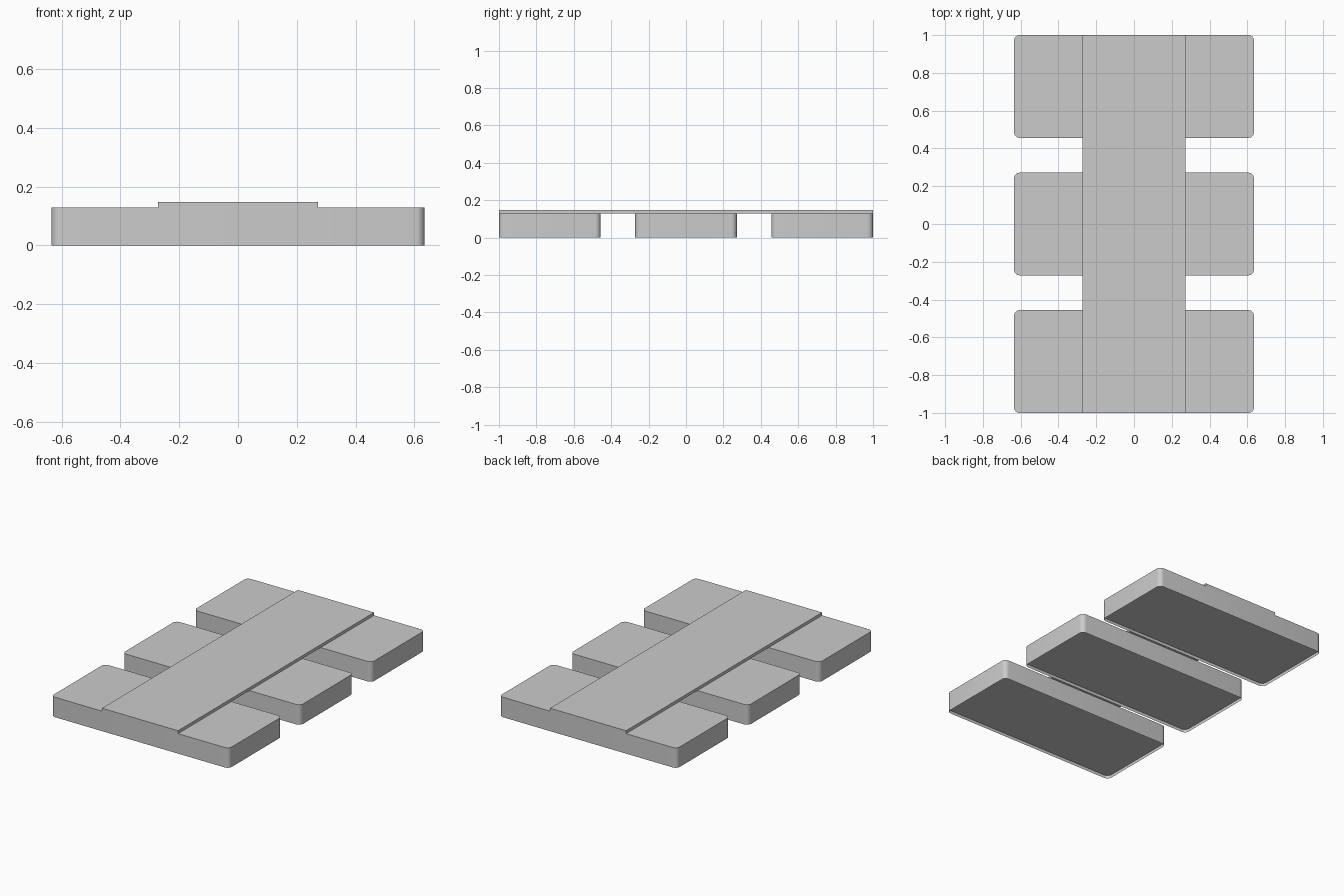
import bpy, bmesh, math

if "Cube" in bpy.data.objects:
    bpy.data.objects.remove(bpy.data.objects["Cube"])

HALF_X, HALF_Y, RADIUS = 0.635, 0.272, 0.03
TOP, RECESS, STRIP_TOP = 0.129, 0.02, 0.148


def finish(bm, name):
    mesh = bpy.data.meshes.new(name)
    bm.to_mesh(mesh)
    bm.free()
    obj = bpy.data.objects.new(name, mesh)
    bpy.context.collection.objects.link(obj)
    return obj


def rounded_outline(hx, hy, r, steps=6):
    pts = []
    for i, (sx, sy) in enumerate([(1, 1), (-1, 1), (-1, -1), (1, -1)]):
        for k in range(steps + 1):
            a = math.pi / 2 * (i + k / steps)
            pts.append((sx * (hx - r) + r * math.cos(a),
                        sy * (hy - r) + r * math.sin(a)))
    return pts


def slat(name, y):
    # Rounded block whose underside sits slightly inside a thin skirt
    bm = bmesh.new()
    outline = rounded_outline(HALF_X, HALF_Y, RADIUS)
    rings = [[bm.verts.new((px, py + y, z)) for px, py in outline]
             for z in (0, RECESS, TOP)]
    n = len(outline)
    for low, high in zip(rings, rings[1:]):
        for i in range(n):
            j = (i + 1) % n
            bm.faces.new((low[i], low[j], high[j], high[i]))
    bm.faces.new(rings[2])
    bm.faces.new(rings[1][::-1])
    obj = finish(bm, name)
    bpy.ops.object.select_all(action='DESELECT')
    bpy.context.view_layer.objects.active = obj
    obj.select_set(True)
    bpy.ops.object.shade_smooth_by_angle(angle=math.radians(30))


# Three cross slats
for name, y in (("front_slat", -0.728), ("middle_slat", 0), ("back_slat", 0.728)):
    slat(name, y)

# Flat strip joining the slats along the top
bm = bmesh.new()
bmesh.ops.create_cube(bm, size=1)
for v in bm.verts:
    v.co.x *= 0.544
    v.co.y *= 2
    v.co.z = STRIP_TOP if v.co.z > 0 else TOP
finish(bm, "top_strip")
